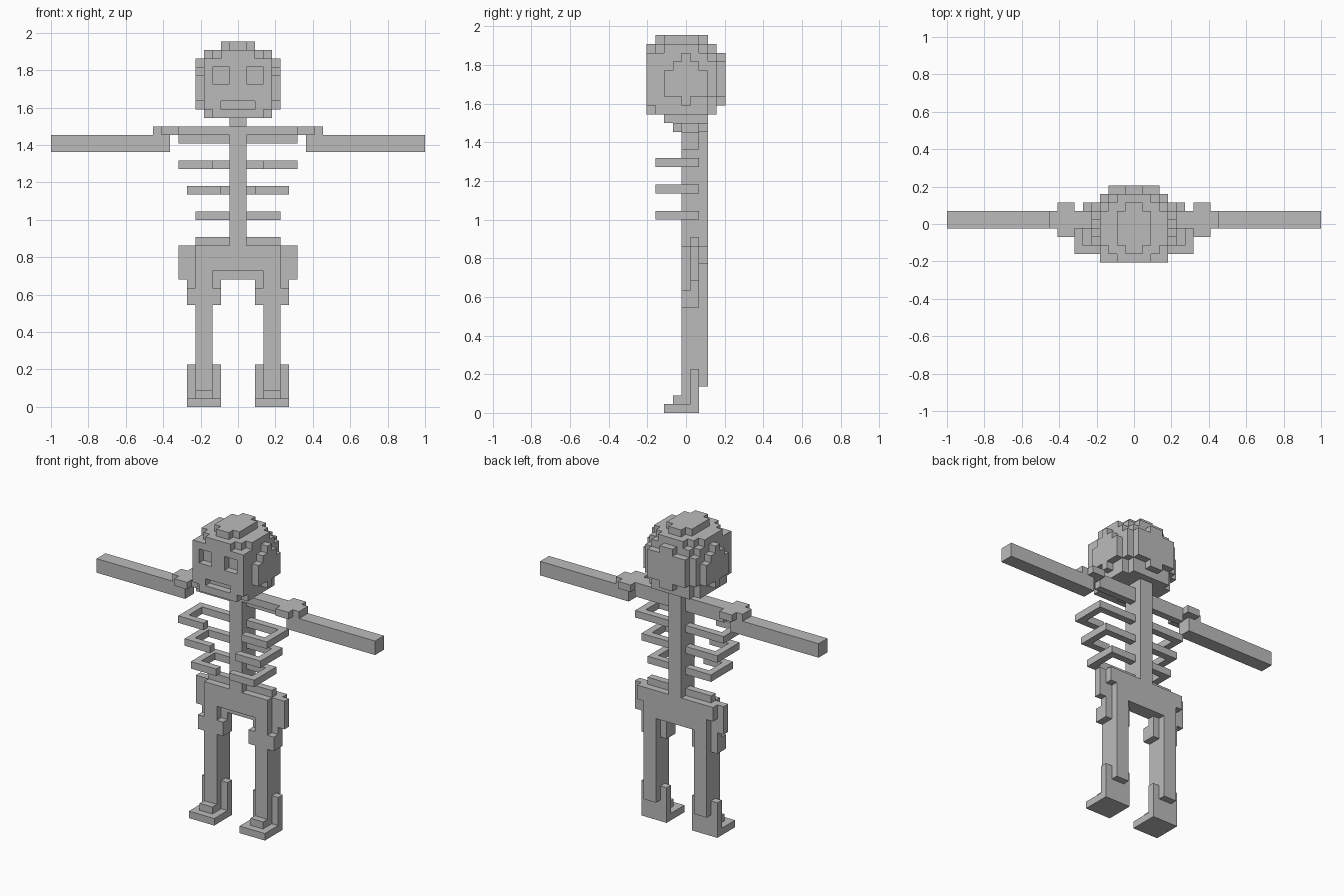
import bpy, bmesh

if "Cube" in bpy.data.objects:
    bpy.data.objects.remove(bpy.data.objects["Cube"])

V = 1 / 22  # edge of one cube; x and z count from 0, depth counts from the front of the skull

grey = bpy.data.materials.new("bone_grey")
grey.diffuse_color = (0.5, 0.5, 0.5, 1)
grey.use_nodes = True
grey.node_tree.nodes["Principled BSDF"].inputs["Base Color"].default_value = grey.diffuse_color


def cells(box):
    x0, x1, y0, y1, z0, z1 = box
    return {(x, y, z) for x in range(x0, x1) for y in range(y0, y1) for z in range(z0, z1)}


def mirrored(boxes):
    return boxes + [(-b[1], -b[0], *b[2:]) for b in boxes]


def block_part(name, boxes, cuts=()):
    """Skin a union of boxes, minus cuts, with only its outer faces."""
    solid = set().union(*map(cells, boxes))
    for c in cuts:
        solid -= cells(c)
    bm = bmesh.new()
    verts = {}

    def vert(p):
        if p not in verts:
            verts[p] = bm.verts.new((p[0] * V, (p[1] - 4.5) * V, p[2] * V))
        return verts[p]

    for c in sorted(solid):
        for axis in range(3):
            u, w = (axis + 1) % 3, (axis + 2) % 3
            for side in (0, 1):
                n = list(c)
                n[axis] += 2 * side - 1
                if tuple(n) in solid:
                    continue
                loop = []
                for a, b in ((0, 0), (1, 0), (1, 1), (0, 1)):
                    p = list(c)
                    p[axis] += side
                    p[u] += a
                    p[w] += b
                    loop.append(vert(tuple(p)))
                bm.faces.new(loop if side else loop[::-1])
    bmesh.ops.dissolve_limit(bm, angle_limit=0.01, verts=bm.verts[:], edges=bm.edges[:])
    mesh = bpy.data.meshes.new(name)
    bm.to_mesh(mesh)
    bm.free()
    mesh.materials.append(grey)
    bpy.context.collection.objects.link(bpy.data.objects.new(name, mesh))


# skull: stepped ball with sunken eyes and mouth
block_part("skull", [
    (-1, 1, 1, 7, 42, 43), (-2, 2, 2, 6, 42, 43),                          # crown
    (-2, 2, 0, 8, 41, 42), (-3, 3, 1, 7, 41, 42), (-4, 4, 2, 6, 41, 42),   # upper step
    (-4, 4, 0, 7, 35, 41), (-3, 3, 7, 8, 35, 41), (-4, 4, 7, 8, 36, 40),   # main block
    (-5, 5, 2, 7, 36, 39), (-5, 5, 3, 6, 36, 40), (-5, 5, 4, 5, 35, 41),   # temples
    (-3, 3, 8, 9, 36, 40), (-1, 1, 8, 9, 35, 41),                          # back
    (-3, 3, 0, 8, 34, 35), (-4, 4, 1, 7, 34, 35),                          # jaw
], cuts=mirrored([(1, 3, 0, 1, 38, 40)]) + [(-2, 2, 0, 1, 35, 36)])

# neck and spine
block_part("spine", [(-1, 1, 2, 7, 33, 34), (-1, 1, 4, 7, 19, 33)])

# shoulder girdle
block_part("shoulders", [(-7, 7, 4, 6, 32, 33), (-7, 7, 5, 6, 31, 32)]
           + mirrored([(7, 9, 3, 7, 32, 33), (9, 10, 4, 6, 32, 33)]))

# pelvis with side wings
block_part("pelvis", [(-5, 5, 4, 5, 16, 19), (-5, 5, 5, 7, 15, 19)]
           + mirrored([(1, 5, 5, 6, 19, 20), (5, 7, 5, 6, 15, 19), (5, 6, 6, 7, 17, 19)]))

for side, s in (("left", 1), ("right", -1)):
    def part(name, boxes):
        block_part(f"{side}_{name}", boxes if s > 0 else mirrored(boxes)[len(boxes):])

    part("arm", [(8, 22, 4, 6, 30, 32)])
    # open ribs: (outer x, inner end of front bar, height)
    for i, (out, gap, z) in enumerate(((7, 3, 28), (6, 2, 25), (5, 1, 22))):
        part(f"rib_{i + 1}", [(1, out, 5, 6, z, z + 1), (out - 1, out, 1, 6, z, z + 1),
                              (gap, out, 1, 2, z, z + 1)])
    # leg with knobbly thigh
    part("leg", [(3, 5, 4, 7, 3, 16), (3, 5, 4, 6, 1, 3),
                 (2, 6, 5, 6, 12, 15), (2, 6, 4, 5, 12, 14)])
    # foot with raised heel plate
    part("foot", [(2, 6, 2, 6, 0, 1), (3, 5, 3, 4, 1, 2), (2, 6, 5, 6, 1, 5)])
